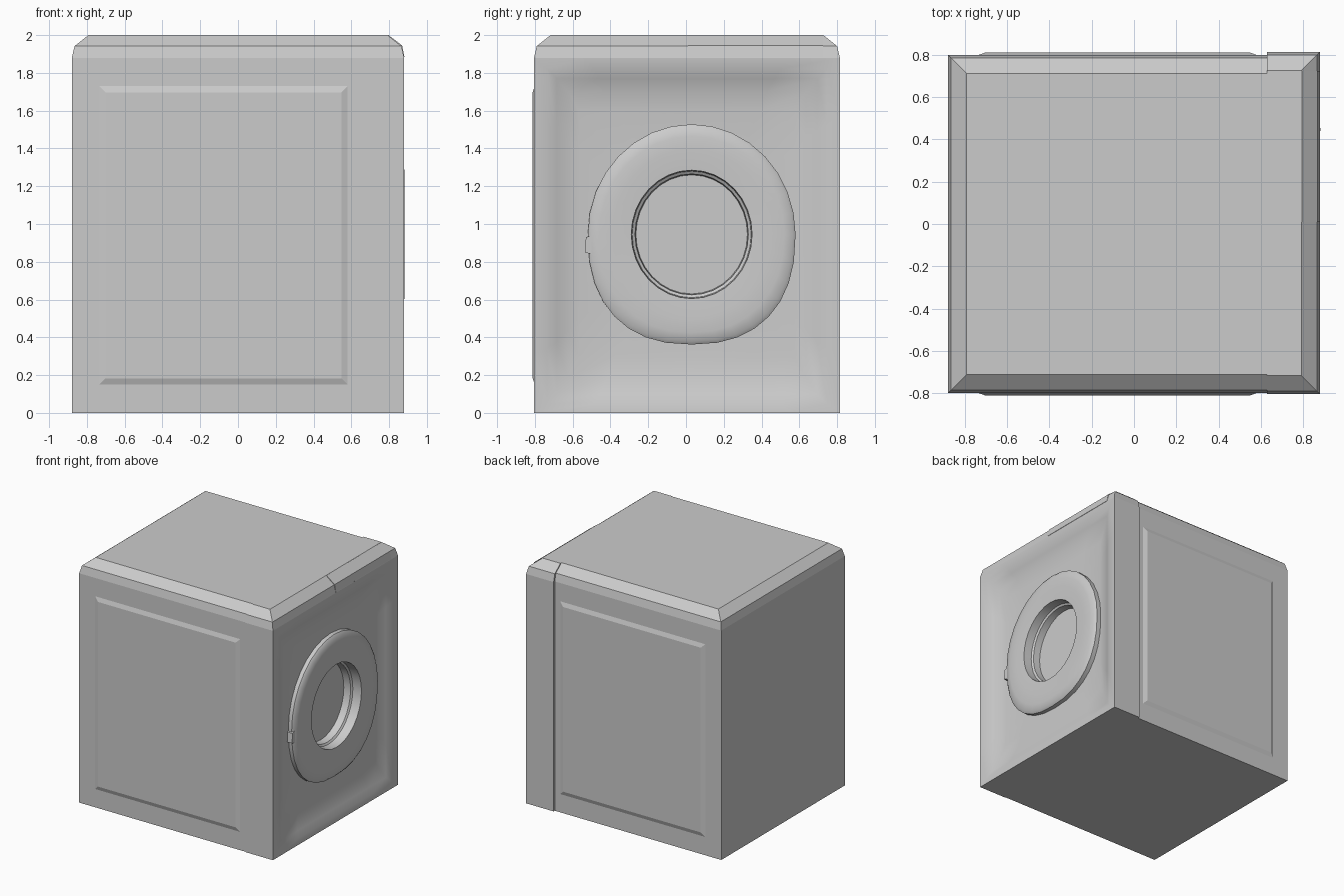
import bpy, math

if "Cube" in bpy.data.objects:
    bpy.data.objects.remove(bpy.data.objects["Cube"])

PROFILE = [(0, 0), (0, 1.88), (0.015, 1.942), (0.088, 2.0)]  # edge inset, height


def make(name, verts, faces, smooth=None):
    me = bpy.data.meshes.new(name)
    me.from_pydata(verts, [], faces)
    ob = bpy.data.objects.new(name, me)
    bpy.context.collection.objects.link(ob)
    bpy.ops.object.select_all(action='DESELECT')
    ob.select_set(True)
    bpy.context.view_layer.objects.active = ob
    bpy.ops.object.mode_set(mode='EDIT')
    bpy.ops.mesh.select_all(action='SELECT')
    if smooth is None or name != "front_panel":
        bpy.ops.mesh.normals_make_consistent(inside=False)
    bpy.ops.object.mode_set(mode='OBJECT')
    if smooth:
        bpy.ops.object.shade_smooth_by_angle(angle=math.radians(smooth))
    return ob


def loft(name, loops, start=False, end=False, smooth=None, skip=()):
    n = len(loops[0])
    verts = [v for loop in loops for v in loop]
    faces = [(k * n + i, k * n + (i + 1) % n, (k + 1) * n + (i + 1) % n, (k + 1) * n + i)
             for k in range(len(loops) - 1) for i in range(n) if (k, i) not in skip]
    if start:
        faces.append(tuple(range(n))[::-1])
    if end:
        faces.append(tuple(range((len(loops) - 1) * n, len(loops) * n)))
    return make(name, verts, faces, smooth)


def case_loops(x0, x1, y0, y1, back, front):
    return [[(x0 + d * back, y0 + d, z), (x1 - d * front, y0 + d, z),
             (x1 - d * front, y1 - d, z), (x0 + d * back, y1 - d, z)] for d, z in PROFILE]


# cabinet, and front frame left open for the dished panel
loft("cabinet", case_loops(-0.88, 0.635, -0.80, 0.80, 1, 0), True, True)
FY0, FY1 = -0.805, 0.815
loft("front_frame", case_loops(0.63, 0.88, FY0, FY1, 0, 1), True, True, skip={(0, 1)})

# raised panels on both sides
for name, s in (("left_side_panel", -1), ("right_side_panel", 1)):
    loops = [[(-0.735 + d, y * s, 0.15 + d), (0.58 - d, y * s, 0.15 + d),
              (0.58 - d, y * s, 1.73 - d), (-0.735 + d, y * s, 1.73 - d)]
             for d, y in ((0, 0.795), (0, 0.80), (0.033, 0.812))]
    loft(name, loops, True, True)

# door opening layout
N = 32
CY, CZ = 0.03, 0.945
ANG = [2 * math.pi * i / N for i in range(N)]


def oval(x, ry, rz, tilt=0.0, flat=2.0):
    pts = []
    for a in ANG:
        c, s = math.cos(a), math.sin(a)
        e = 2 / flat if s < 0 else 1
        y = ry * math.copysign(abs(c) ** e, c)
        z = rz * math.copysign(abs(s) ** e, s)
        pts.append((x + tilt * y, CY + y, CZ + z))
    return pts


def rect(x, d, dt, db):
    y0, y1, z0, z1 = FY0 + d, FY1 - d, db, 1.88 - dt
    pts = []
    for a in ANG:
        c, s = math.cos(a), math.sin(a)
        m = max(abs(c), abs(s))
        pts.append((x, (y0 + y1) / 2 + c / m * (y1 - y0) / 2,
                    (z0 + z1) / 2 + s / m * (z1 - z0) / 2))
    return pts


# dished front panel running under the door ring
loft("front_panel", [rect(0.88, 0, 0, 0), rect(0.876, 0.07, 0.06, 0.05),
                     rect(0.855, 0.12, 0.11, 0.10), rect(0.832, 0.18, 0.18, 0.19),
                     rect(0.822, 0.24, 0.28, 0.30), oval(0.818, 0.47, 0.49),
                     oval(0.818, 0.40, 0.42)], smooth=50)

# door ring with its deep window
T = 0.008
loft("door_ring", [oval(0.80, 0.55, 0.583, T, 2.35), oval(0.855, 0.55, 0.583, T, 2.35),
                   oval(0.868, 0.535, 0.567, T, 2.3), oval(0.876, 0.49, 0.52, T, 2.2),
                   oval(0.878, 0.42, 0.45, T), oval(0.872, 0.32, 0.34, T),
                   oval(0.80, 0.315, 0.335), oval(0.79, 0.30, 0.32),
                   oval(0.73, 0.295, 0.315)], smooth=40)
loft("door_window", [oval(0.72, 0.31, 0.33), oval(0.732, 0.31, 0.33)], True, True)

# door catch
loft("door_catch", [[(x, -0.535, 0.85), (x, -0.50, 0.84), (x, -0.50, 0.94), (x, -0.53, 0.93)]
                    for x in (0.81, 0.865)], True, True)

# control strip on one half of the top front slope
strip = [(0.875, 1.88), (0.881, 1.885), (0.869, 1.945), (0.796, 2.001), (0.78, 1.99)]
loft("control_strip", [[(x, y, z) for x, z in strip] for y in (0.01, 0.725)], True, True)
